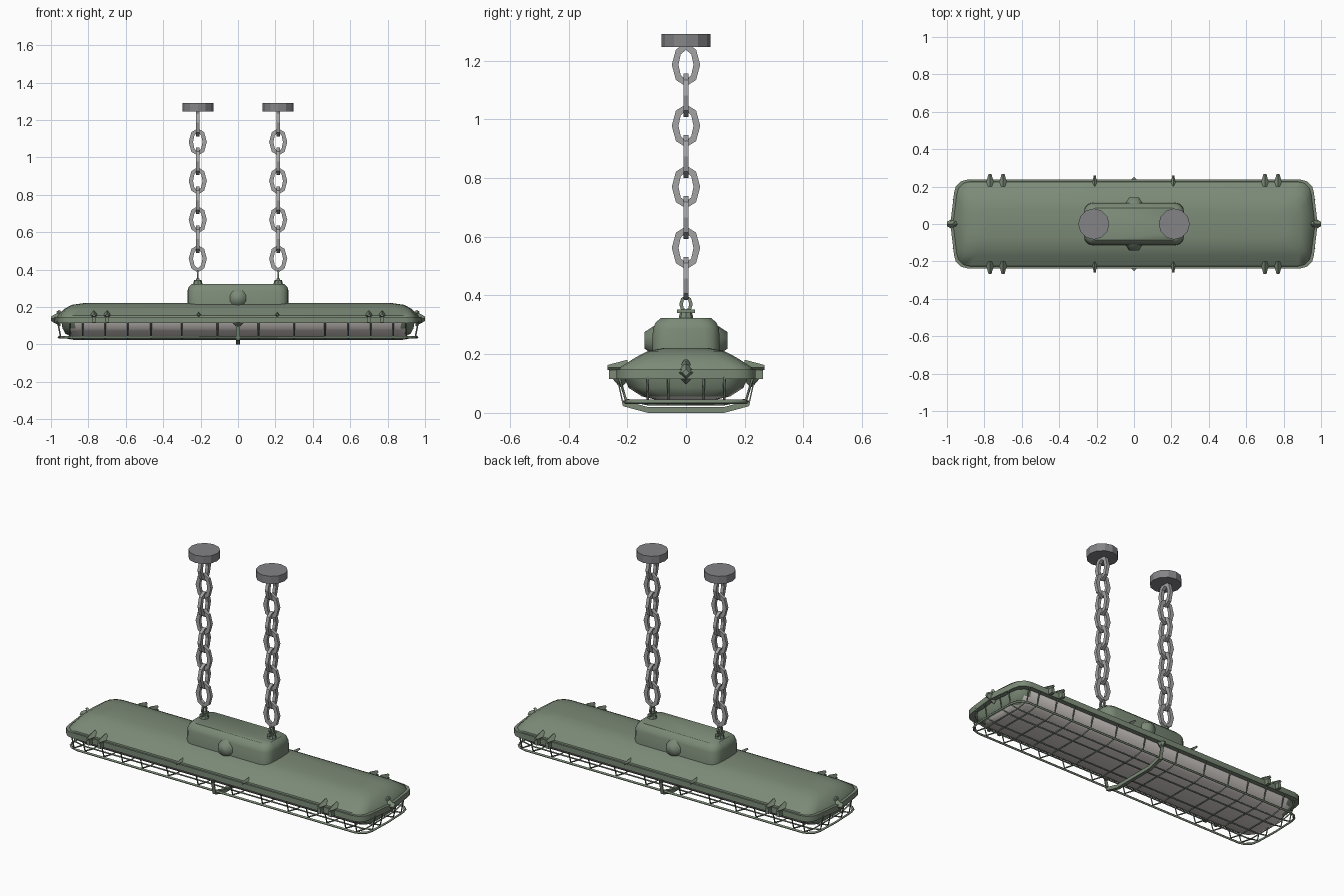
import bpy, bmesh, math
from mathutils import Matrix, Vector

cube = bpy.data.objects.get("Cube")
if cube:
    bpy.data.objects.remove(cube, do_unlink=True)


def material(name, rgb):
    m = bpy.data.materials.new(name)
    m.use_nodes = True
    m.diffuse_color = (*rgb, 1)
    m.node_tree.nodes["Principled BSDF"].inputs["Base Color"].default_value = (*rgb, 1)
    return m


green = material("sage green paint", (0.20, 0.255, 0.185))
chain_steel = material("light chain steel", (0.37, 0.37, 0.375))
disc_steel = material("dark disc steel", (0.23, 0.23, 0.245))
glass = material("pale warm lens", (0.74, 0.69, 0.67))


def finish(name, bm, mats, angle=35):
    bmesh.ops.recalc_face_normals(bm, faces=bm.faces)
    me = bpy.data.meshes.new(name)
    bm.to_mesh(me)
    bm.free()
    ob = bpy.data.objects.new(name, me)
    bpy.context.collection.objects.link(ob)
    for m in mats:
        me.materials.append(m)
    if angle:
        bpy.ops.object.select_all(action='DESELECT')
        ob.select_set(True)
        bpy.context.view_layer.objects.active = ob
        bpy.ops.object.shade_smooth_by_angle(angle=math.radians(angle))


def outline(hx, hy, z, r, bow=0.0):
    """Rounded rectangle with slightly pointed ends."""
    pts = [Vector((hx + bow, 0, z))]
    for sx, sy, start in ((1, 1, 0), (-1, 1, 90), (-1, -1, 180), (1, -1, 270)):
        if start == 180:
            pts.append(Vector((-hx - bow, 0, z)))
        for k in range(4):
            a = math.radians(start + 30 * k)
            pts.append(Vector((sx * (hx - r) + r * math.cos(a),
                               sy * (hy - r) + r * math.sin(a), z)))
    return pts


def loft(bm, rings, closed=False):
    vs = [[bm.verts.new(p) for p in ring] for ring in rings]
    n = len(vs[0])
    pairs = list(zip(vs, vs[1:])) + ([(vs[-1], vs[0])] if closed else [])
    for a, b in pairs:
        for i in range(n):
            j = (i + 1) % n
            bm.faces.new((a[i], a[j], b[j], b[i]))
    if not closed:
        bm.faces.new(vs[0])
        bm.faces.new(vs[-1])


def box(bm, centre, size):
    bmesh.ops.create_cube(bm, size=1, matrix=Matrix.Translation(centre) @ Matrix.Diagonal((*size, 1)))


def spike(bm, base, direction, r1, r2, length, sides=4):
    d = Vector(direction).normalized()
    rot = d.to_track_quat('Z', 'Y').to_matrix().to_4x4()
    bmesh.ops.create_cone(bm, cap_ends=True, segments=sides, radius1=r1, radius2=r2, depth=length,
                          matrix=Matrix.Translation(Vector(base) + d * length / 2) @ rot)


def wires(name, paths, radius, closed=False):
    cu = bpy.data.curves.new(name, 'CURVE')
    cu.dimensions = '3D'
    cu.bevel_depth = radius
    cu.bevel_resolution = 0
    cu.use_fill_caps = True
    for path in paths:
        sp = cu.splines.new('POLY')
        sp.points.add(len(path) - 1)
        for p, co in zip(sp.points, path):
            p.co = (*co, 1)
        sp.use_cyclic_u = closed
    cu.materials.append(green)
    ob = bpy.data.objects.new(name, cu)
    bpy.context.collection.objects.link(ob)
    bpy.ops.object.select_all(action='DESELECT')
    ob.select_set(True)
    bpy.context.view_layer.objects.active = ob
    bpy.ops.object.convert(target='MESH')


# Lamp housing: sloped roof over the rim
bm = bmesh.new()
loft(bm, [outline(*s) for s in ((0.95, 0.228, 0.14, 0.07, 0.02), (0.945, 0.225, 0.155, 0.07, 0.02),
                                (0.92, 0.17, 0.19, 0.07, 0.008), (0.89, 0.13, 0.211, 0.07),
                                (0.82, 0.075, 0.221, 0.05))])
finish("housing", bm, [green], 40)

# Rim band around the housing
bm = bmesh.new()
loft(bm, [outline(hx, hy, z, 0.07, 0.02) for hx, hy, z in
          ((0.962, 0.237, 0.115), (0.962, 0.237, 0.147), (0.935, 0.21, 0.147), (0.935, 0.21, 0.115))],
     closed=True)
finish("rim_band", bm, [green])

# Shallow domed lens below, with painted ends
bm = bmesh.new()
loft(bm, [outline(*s) for s in ((0.945, 0.212, 0.122, 0.07), (0.938, 0.195, 0.085, 0.07),
                                (0.922, 0.15, 0.056, 0.07), (0.89, 0.08, 0.04, 0.06),
                                (0.85, 0.025, 0.036, 0.02))])
for f in bm.faces:
    c = f.calc_center_median()
    f.material_index = 1 if abs(c.x) > 0.88 and c.z > 0.065 else 0
finish("lens", bm, [glass, green], 60)

# Ballast box on top, with a shallow boss on each side
bm = bmesh.new()
loft(bm, [outline(*s) for s in ((0.268, 0.115, 0.195, 0.05, 0.002), (0.268, 0.113, 0.285, 0.05, 0.002),
                                (0.262, 0.104, 0.307, 0.05, 0.002), (0.245, 0.085, 0.324, 0.04))])
finish("ballast_box", bm, [green], 40)
bm = bmesh.new()
for s in (-1, 1):
    spike(bm, (0, s * 0.1, 0.247), (0, s, 0), 0.055, 0.028, 0.042, 10)
finish("side_bosses", bm, [green], 60)

# Wire guard: ribs, long wires and bottom loop
ribs = [s * x for s in (-1, 1) for x in (0.11, 0.3, 0.465, 0.59, 0.71, 0.83, 0.9)]
half = [(0.228, 0.122), (0.205, 0.045), (0.13, 0.03)]
section = half + [(-y, z) for y, z in reversed(half)]
wires("guard_ribs", [[(x, y, z) for y, z in section] for x in ribs], 0.0045)
length = [(0.965, 0.125), (0.948, 0.04), (0.88, 0.029)]
run = length + [(-x, z) for x, z in reversed(length)]
wires("guard_long_wires", [[(x, y, z) for x, z in run] for y in (-0.13, -0.06, 0.06, 0.13)], 0.0045)
wires("guard_loop", [outline(0.953, 0.207, 0.038, 0.07, 0.005)], 0.007, True)

# Wide strap across the middle of the guard
bm = bmesh.new()
strap = [(0.235, 0.125), (0.215, 0.035), (0.13, 0.012), (-0.13, 0.012), (-0.215, 0.035), (-0.235, 0.125)]
loft(bm, [[Vector((sx, y, z + dz)) for sx, dz in ((-0.01, -0.012), (0.01, -0.012), (0.01, 0.008), (-0.01, 0.008))]
          for y, z in strap])
for s in (-1, 1):
    spike(bm, (0, s * 0.222, 0.118), (0, 0, -1), 0.03, 0.004, 0.03)
finish("guard_strap", bm, [green], 0)

# Clips and bolts around the rim
bm = bmesh.new()
for sy in (-1, 1):
    for x in (-0.77, -0.7, 0.7, 0.77):
        spike(bm, (x, sy * 0.2, 0.155), (0, sy, 0), 0.026, 0.008, 0.068)
        box(bm, (x, sy * 0.25, 0.131), (0.018, 0.026, 0.03))
    for x in (-0.21, 0.21):
        spike(bm, (x, sy * 0.2, 0.158), (0, sy, 0), 0.014, 0.006, 0.06)
for sx in (-1, 1):
    spike(bm, (sx * 0.95, 0, 0.137), (sx, 0, 0), 0.04, 0.012, 0.05)
    spike(bm, (sx * 0.945, 0, 0.15), (sx * 0.6, 0, 1), 0.022, 0.008, 0.035)
finish("rim_clips", bm, [green], 0)


# Chains: flat-sided oval links turned a quarter each time
def link(bm, x, z, turn, w=0.037, h=0.062, t=0.0115):
    rot = Matrix.Rotation(turn, 3, 'Z')
    rings = []
    for k in range(8):
        a = math.radians(45 * k)
        out = Vector((math.cos(a), 0, math.sin(a)))
        mid = Vector((w * out.x, 0, h * out.z))
        rings.append([rot @ (mid + out * u * t + Vector((0, v * t, 0))) + Vector((x, 0, z))
                      for u, v in ((-1, -0.8), (1, -0.8), (1, 0.8), (-1, 0.8))])
    loft(bm, rings, closed=True)


for side, x in (("left", 0.215), ("right", -0.215)):
    bm = bmesh.new()
    for i in range(8):
        link(bm, x, 0.458 + 0.104 * i, (i % 2) * math.pi / 2)
    finish(side + "_chain", bm, [chain_steel], 0)

    # Ceiling disc
    bm = bmesh.new()
    spike(bm, (x, 0, 1.246), (0, 0, 1), 0.083, 0.083, 0.044, 12)
    finish(side + "_ceiling_disc", bm, [disc_steel], 0)

    # Eyelet carrying the chain
    bm = bmesh.new()
    spike(bm, (x, 0, 0.318), (0, 0, 1), 0.026, 0.02, 0.026, 8)
    box(bm, (x, 0, 0.346), (0.02, 0.062, 0.012))
    link(bm, x, 0.37, math.pi / 2, 0.017, 0.024, 0.006)
    finish(side + "_eyelet", bm, [green], 0)
